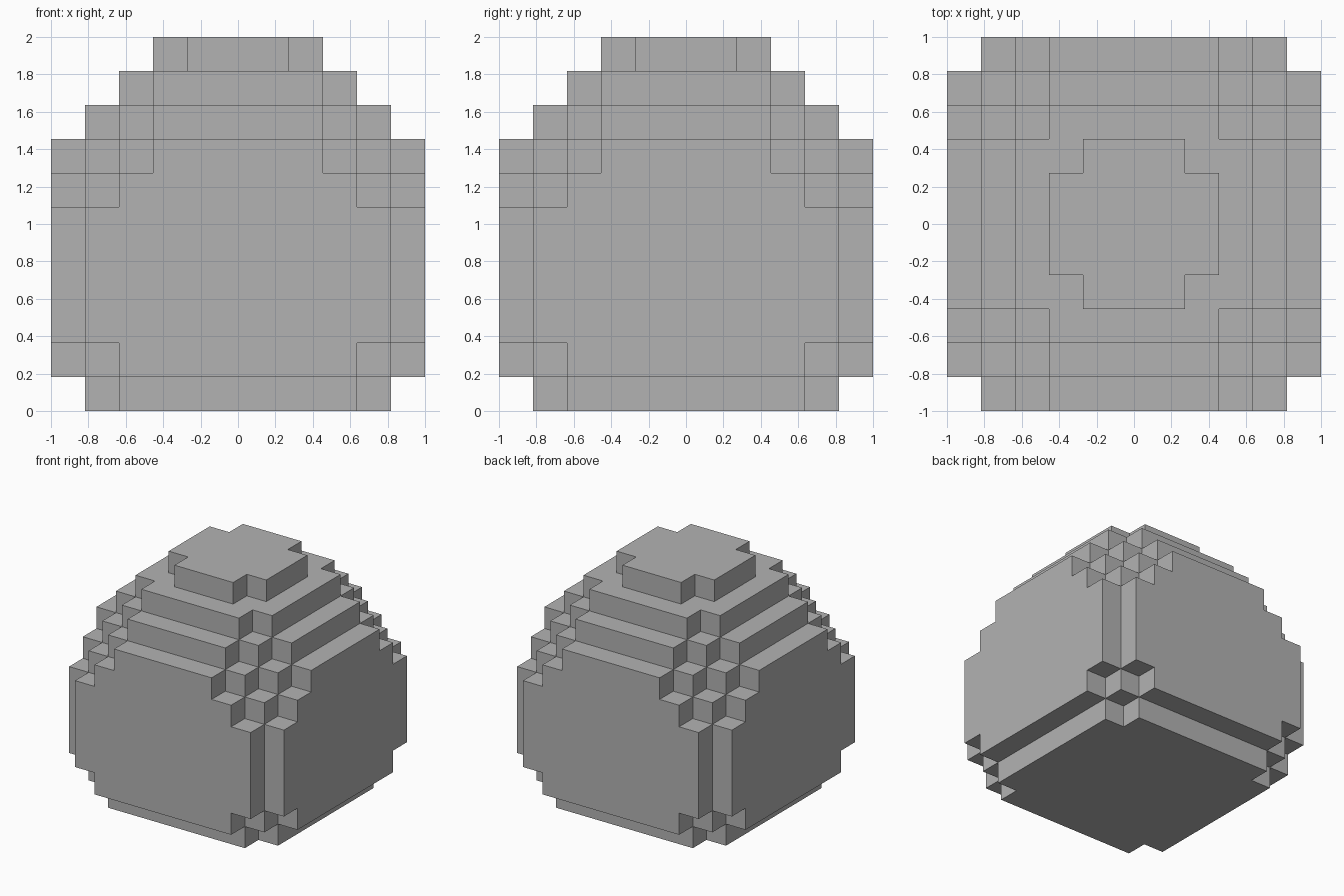
import bpy
import bmesh
from mathutils import Vector

default = bpy.data.objects.get("Cube")
if default:
    bpy.data.objects.remove(default, do_unlink=True)

GRID = 11
UNIT = 2 / GRID

grey = bpy.data.materials.new("plain grey")
grey.use_nodes = True
grey.diffuse_color = (0.45, 0.45, 0.45, 1)
grey.node_tree.nodes["Principled BSDF"].inputs["Base Color"].default_value = grey.diffuse_color

# Stepped outline of each layer: for row 0, 1, 2... from the centre,
# the furthest filled cell (-1 means the row is empty)
BASE = (4, 4, 4, 4, 3, -1)
FOOT = (5, 5, 5, 5, 4, 3)
BODY = (5, 5, 5, 5, 5, 4)
SHOULDER = (5, 5, 5, 4, 3, 2)
UPPER = (4, 4, 4, 3, 2, -1)
CROWN = (3, 3, 3, 2, -1, -1)
CAP = (2, 2, 1, -1, -1, -1)
LAYERS = [BASE, FOOT] + [BODY] * 4 + [FOOT, SHOULDER, UPPER, CROWN, CAP]


def filled(x, y, z):
    """True where a block stands; x and y count from the centre."""
    return 0 <= z < GRID and abs(y) <= 5 and abs(x) <= LAYERS[z][abs(y)]


def add_side(bm, centre, normal):
    """Add one outward-facing square of a block."""
    u = Vector((normal.y, normal.z, normal.x))
    v = normal.cross(u)
    middle = centre + normal / 2
    corners = [middle + (u * a + v * b) / 2
               for a, b in ((-1, -1), (1, -1), (1, 1), (-1, 1))]
    bm.faces.new([bm.verts.new(c * UNIT) for c in corners])


# Outer skin of the stepped block dome
bm = bmesh.new()
directions = [Vector(s * (i == axis) for i in range(3))
              for axis in range(3) for s in (-1, 1)]
for z in range(GRID):
    for y in range(-5, 6):
        for x in range(-5, 6):
            if not filled(x, y, z):
                continue
            for d in directions:
                if not filled(x + int(d.x), y + int(d.y), z + int(d.z)):
                    add_side(bm, Vector((x, y, z + 0.5)), d)
bmesh.ops.remove_doubles(bm, verts=bm.verts[:], dist=0.001)

mesh = bpy.data.meshes.new("stepped_block_dome")
bm.to_mesh(mesh)
bm.free()
mesh.materials.append(grey)
dome = bpy.data.objects.new("stepped_block_dome", mesh)
bpy.context.collection.objects.link(dome)
